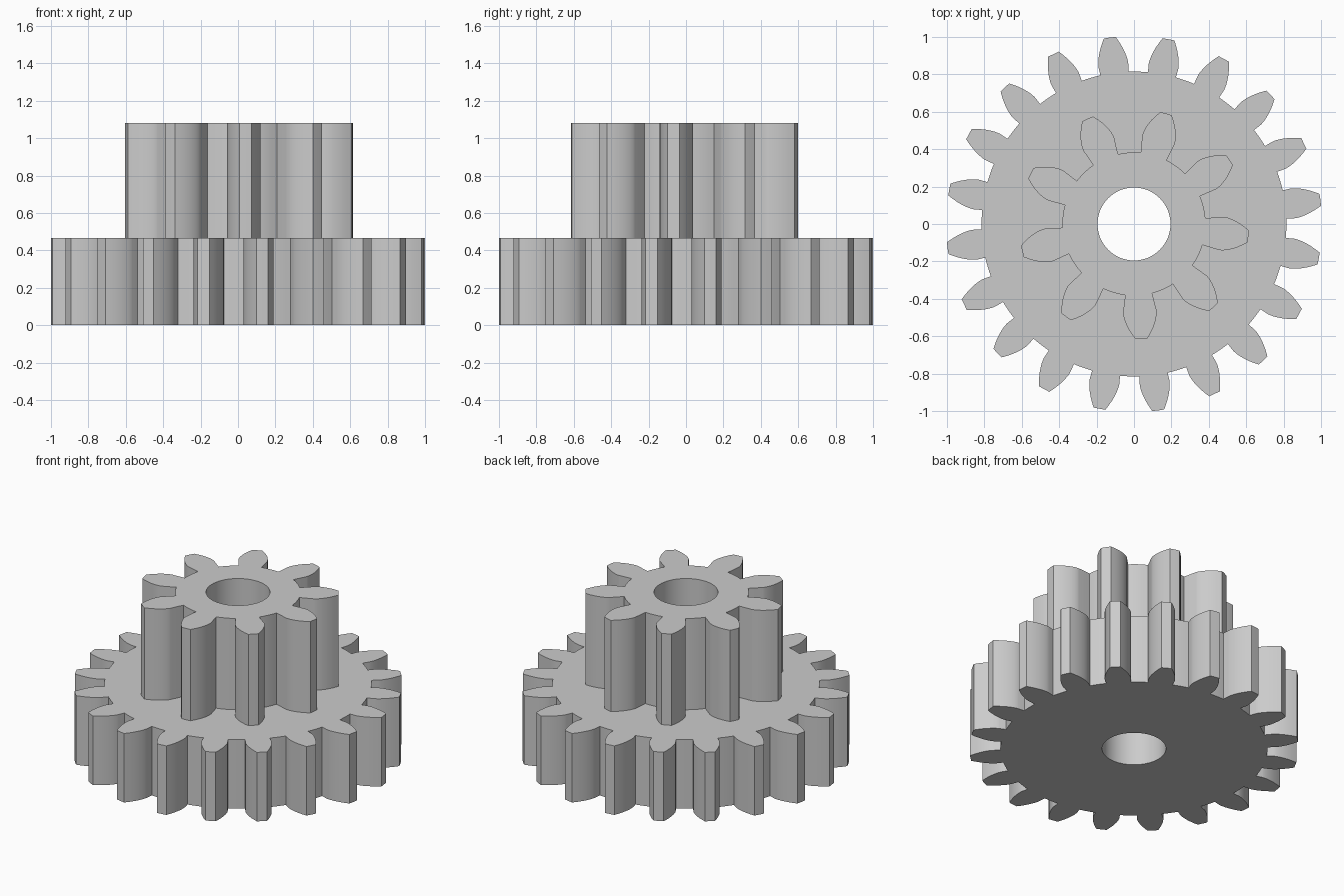
import bpy
import bmesh
import math

if "Cube" in bpy.data.objects:
    bpy.data.objects.remove(bpy.data.objects["Cube"], do_unlink=True)

PRESSURE = math.radians(20)


def involute(a):
    return math.tan(a) - a


def gear_outline(teeth, tip_r, root_r, phase, steps=8):
    """Points of a spur gear with involute flanks and radial tooth roots."""
    pitch_r = tip_r * teeth / (teeth + 2)
    base_r = pitch_r * math.cos(PRESSURE)
    half_base = math.pi / (2 * teeth) + involute(PRESSURE)
    flank = [(root_r, half_base)]
    for i in range(steps + 1):
        r = base_r + (tip_r - base_r) * (i / steps) ** 1.5
        flank.append((r, half_base - involute(math.acos(min(1, base_r / r)))))
    tooth = [(r, -a) for r, a in flank] + [(tip_r, 0)]
    tooth += [(r, a) for r, a in reversed(flank)]
    pitch = 2 * math.pi / teeth
    # arc along the root up to the next tooth
    tooth += [(root_r, half_base + (pitch - 2 * half_base) * t / 4) for t in (1, 2, 3)]
    points = []
    for k in range(teeth):
        turn = math.radians(phase) + k * pitch
        points += [(r * math.cos(a + turn), r * math.sin(a + turn)) for r, a in tooth]
    return points


def circle_outline(radius, count):
    return [(radius * math.cos(2 * math.pi * i / count),
             radius * math.sin(2 * math.pi * i / count)) for i in range(count)]


def wall(bm, outline, z0, z1):
    """Vertical wall along an outline; returns its bottom and top edge loops."""
    loops = [[bm.verts.new((x, y, z)) for x, y in outline] for z in (z0, z1)]
    low, high = loops
    n = len(outline)
    for i in range(n):
        j = (i + 1) % n
        bm.faces.new((low[i], low[j], high[j], high[i]))
    return [[bm.edges.get((lp[i], lp[(i + 1) % n])) for i in range(n)] for lp in loops]


def ring_cap(bm, outer, inner, up):
    """Flat face between an outer and an inner loop."""
    bmesh.ops.triangle_fill(bm, use_beauty=True, edges=outer + inner, normal=(0, 0, up))


# Heights of the wheel and of the whole part
wheel_top, pinion_top = 0.465, 1.08

bm = bmesh.new()
wheel_low, wheel_high = wall(bm, gear_outline(20, 1.005, 0.815, 7.4), 0, wheel_top)
pinion_low, pinion_high = wall(bm, gear_outline(9, 0.615, 0.383, -6.2), wheel_top, pinion_top)
bore_low, bore_high = wall(bm, circle_outline(0.195, 64), 0, pinion_top)

# Underside, step between the gears, and top
ring_cap(bm, wheel_low, bore_low, -1)
ring_cap(bm, wheel_high, pinion_low, 1)
ring_cap(bm, pinion_high, bore_high, 1)
bmesh.ops.recalc_face_normals(bm, faces=bm.faces[:])

mesh = bpy.data.meshes.new("double_gear")
bm.to_mesh(mesh)
bm.free()
gear = bpy.data.objects.new("double_gear", mesh)
bpy.context.collection.objects.link(gear)

# Plain grey
colour = (0.6, 0.6, 0.6, 1)
grey = bpy.data.materials.new("plain_grey")
grey.use_nodes = True
grey.diffuse_color = colour
grey.node_tree.nodes["Principled BSDF"].inputs["Base Color"].default_value = colour
mesh.materials.append(grey)

# Smooth flanks, sharp rims
bpy.ops.object.select_all(action="DESELECT")
gear.select_set(True)
bpy.context.view_layer.objects.active = gear
bpy.ops.object.shade_smooth_by_angle(angle=math.radians(30))
